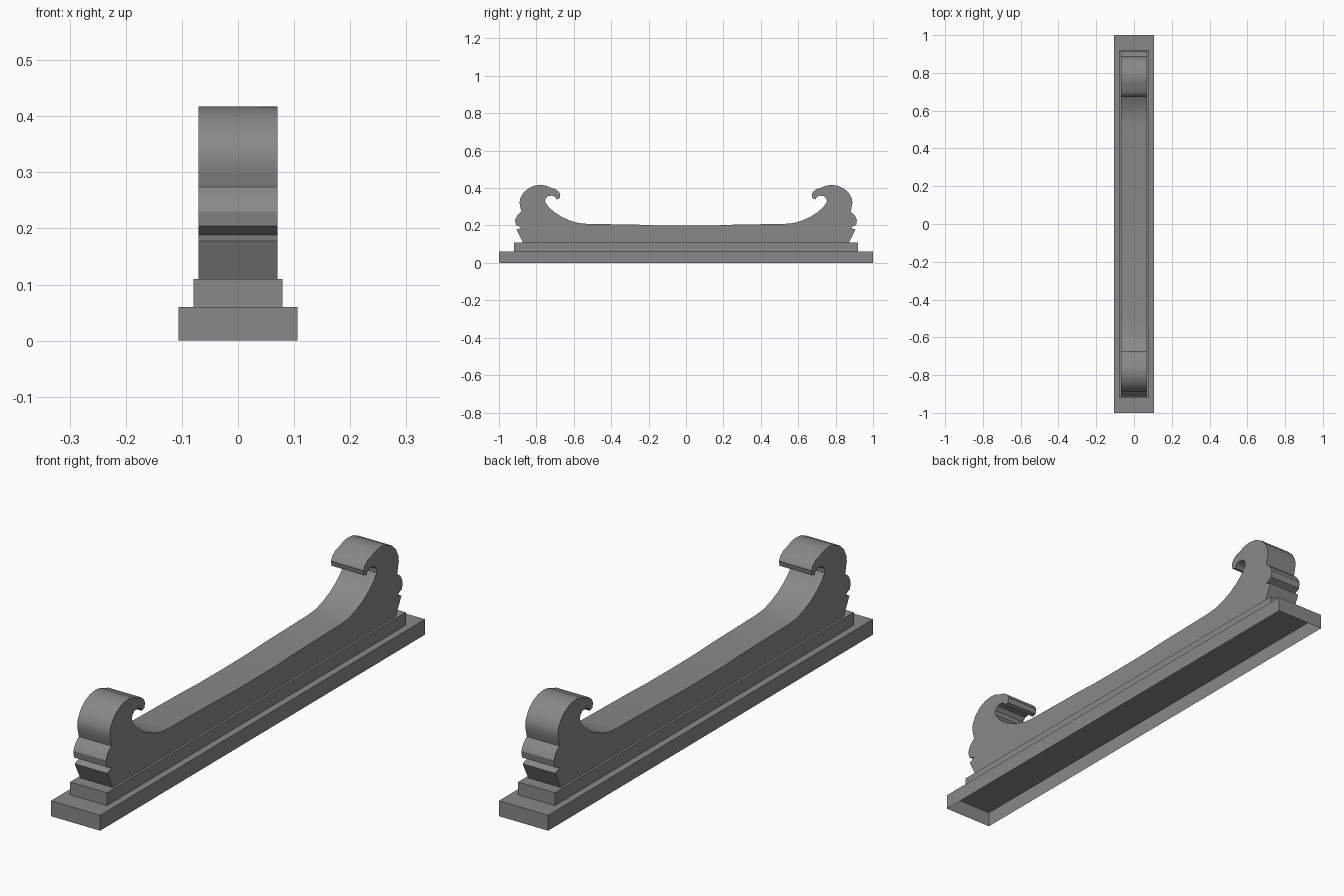
import bpy, bmesh

if "Cube" in bpy.data.objects:
    bpy.data.objects.remove(bpy.data.objects["Cube"])

stone = bpy.data.materials.new("grey stone")
stone.diffuse_color = (0.25, 0.25, 0.25, 1)
stone.use_nodes = True
stone.node_tree.nodes["Principled BSDF"].inputs["Base Color"].default_value = stone.diffuse_color


def finish(name, bm):
    me = bpy.data.meshes.new(name)
    bm.to_mesh(me)
    bm.free()
    ob = bpy.data.objects.new(name, me)
    bpy.context.collection.objects.link(ob)
    me.materials.append(stone)
    return ob


def open_box(name, hx, hy, z0, z1):
    """Box without a bottom, as the plinth is hollow underneath."""
    bm = bmesh.new()
    bmesh.ops.create_cube(bm, size=1)
    for v in bm.verts:
        v.co = (v.co.x * 2 * hx, v.co.y * 2 * hy, z1 if v.co.z > 0 else z0)
    bmesh.ops.delete(bm, geom=[f for f in bm.faces if f.normal.z < -0.5], context='FACES_ONLY')
    return finish(name, bm)


# stepped plinth
open_box("lower_plinth", 0.106, 1.0, 0.0, 0.06)
open_box("upper_plinth", 0.079, 0.92, 0.06, 0.11)

# half profile (y, z): saddle, hooked scroll, bulge and foot
half = [(0, .199), (.15, .2), (.25, .204), (.53, .209), (.575, .213), (.62, .226), (.665, .246),
        (.705, .272), (.735, .3), (.753, .325), (.752, .342), (.738, .357),
        (.715, .36), (.7, .353), (.692, .34), (.676, .345),
        (.672, .365), (.682, .383), (.698, .395), (.72, .401), (.745, .412), (.775, .417),
        (.81, .413), (.845, .397), (.872, .372), (.887, .342), (.89, .32), (.885, .295), (.88, .274),
        (.902, .255), (.914, .23), (.91, .204), (.88, .188), (.906, .178), (.872, .11)]
profile = half + [(-y, z) for y, z in reversed(half[1:])]

# scrolled crest
bm = bmesh.new()
face = bm.faces.new([bm.verts.new((-0.07, y, z)) for y, z in profile])
ext = bmesh.ops.extrude_face_region(bm, geom=[face], use_keep_orig=True)
bmesh.ops.translate(bm, vec=(0.14, 0, 0),
                    verts=[g for g in ext["geom"] if isinstance(g, bmesh.types.BMVert)])
bmesh.ops.recalc_face_normals(bm, faces=bm.faces[:])
crest = finish("scrolled_crest", bm)
bpy.context.view_layer.objects.active = crest
crest.select_set(True)
bpy.ops.object.shade_smooth_by_angle(angle=0.6)
